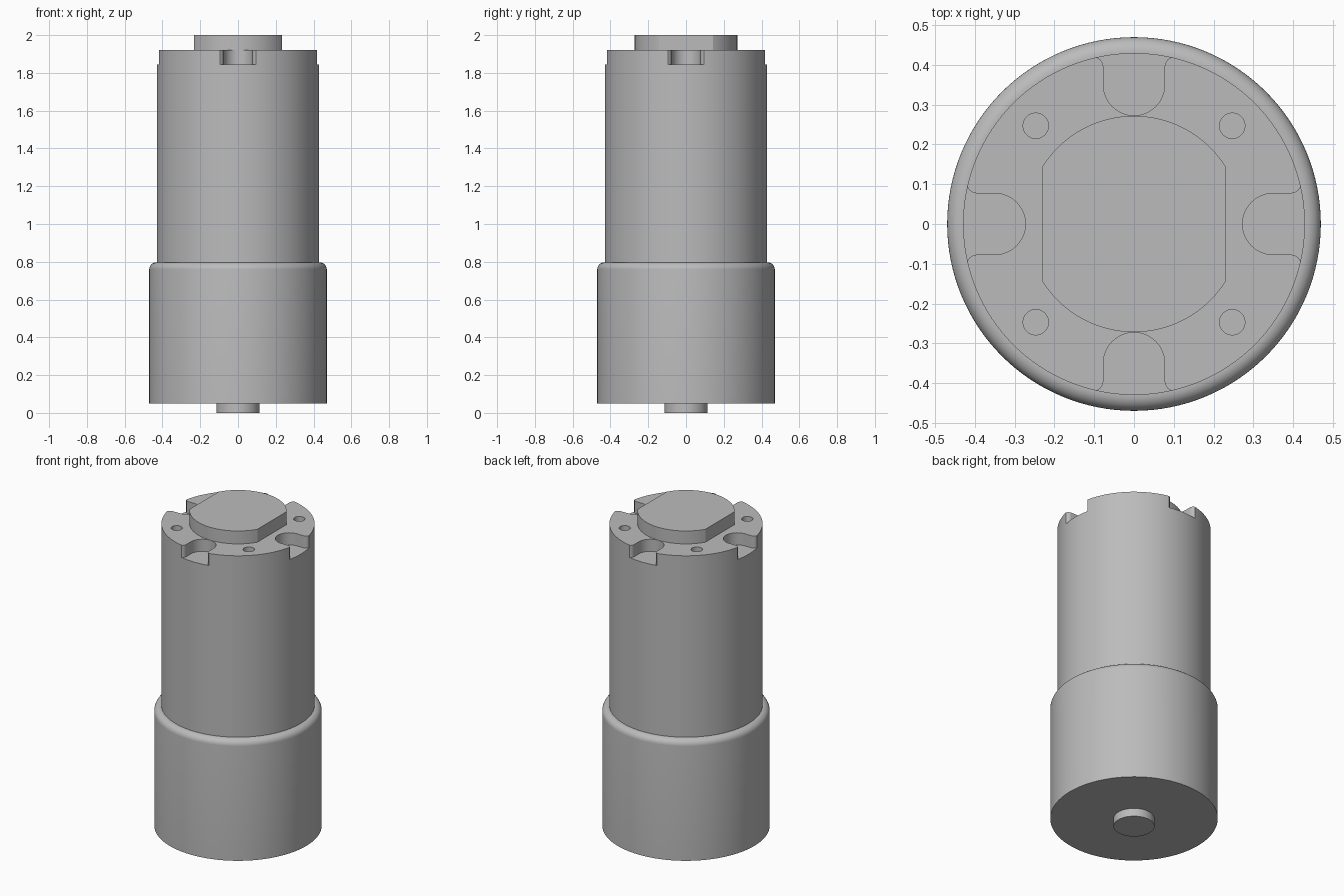
import bpy, bmesh, math
from math import sin, cos, pi, radians

cube = bpy.data.objects.get("Cube")
if cube:
    bpy.data.objects.remove(cube, do_unlink=True)

metal = bpy.data.materials.new("plain grey")
metal.use_nodes = True
GREY = (0.5, 0.5, 0.5, 1)
metal.diffuse_color = GREY
metal.node_tree.nodes["Principled BSDF"].inputs["Base Color"].default_value = GREY


def arc(cx, cy, r, start, end, steps):
    """Points along an arc, angles in degrees."""
    angles = [radians(start + (end - start) * i / steps) for i in range(steps + 1)]
    return [(cx + r * cos(a), cy + r * sin(a)) for a in angles]


def circle(r, cx=0, cy=0, steps=128):
    return arc(cx, cy, r, 0, 360, steps)[:-1]


def prism(name, outline, z0, z1):
    """Extrude a closed outline from z0 to z1."""
    bm = bmesh.new()
    face = bm.faces.new([bm.verts.new((x, y, z0)) for x, y in outline])
    top = bmesh.ops.extrude_face_region(bm, geom=[face])["geom"]
    for v in top:
        if isinstance(v, bmesh.types.BMVert):
            v.co.z = z1
    bmesh.ops.recalc_face_normals(bm, faces=bm.faces)
    mesh = bpy.data.meshes.new(name)
    bm.to_mesh(mesh)
    bm.free()
    obj = bpy.data.objects.new(name, mesh)
    bpy.context.collection.objects.link(obj)
    mesh.materials.append(metal)
    return obj


def activate(obj):
    bpy.ops.object.select_all(action="DESELECT")
    obj.select_set(True)
    bpy.context.view_layer.objects.active = obj


def cut(obj, cutter):
    cutter.hide_render = True
    mod = obj.modifiers.new("cut", "BOOLEAN")
    mod.operation = "DIFFERENCE"
    mod.solver = "EXACT"
    mod.object = cutter
    activate(obj)
    bpy.ops.object.modifier_apply(modifier=mod.name)
    bpy.data.objects.remove(cutter, do_unlink=True)


# Wide lower casing with a rounded shoulder
casing = prism("lower_casing", circle(0.47), 0.05, 0.797)
bm = bmesh.new()
bm.from_mesh(casing.data)
rim = [e for e in bm.edges if all(v.co.z > 0.7 for v in e.verts)]
bmesh.ops.bevel(bm, geom=rim, offset=0.038, segments=8, profile=0.5, affect="EDGES")
bm.to_mesh(casing.data)
bm.free()

# Output shaft stub underneath
shaft = prism("shaft_stub", circle(0.115, steps=64), 0, 0.05)

# Tall upper housing
housing = prism("upper_housing", circle(0.43), 0.797, 1.92)

# Four slots open to the rim, with round inner ends and flared mouths
HALF, FLARE = 0.077, 0.026
right_lip = arc(HALF + FLARE, 0.395, FLARE, 180, 95, 6)
left_lip = [(-x, y) for x, y in reversed(right_lip)]
slot = (arc(0, 0.35, HALF, 180, 360, 24) + right_lip
        + [(0.11, 0.5), (-0.11, 0.5)] + left_lip)
for turn in range(4):
    c, s = round(cos(turn * pi / 2)), round(sin(turn * pi / 2))
    outline = [(x * c - y * s, x * s + y * c) for x, y in slot]
    cut(housing, prism("slot_cutter", outline, 1.845, 2.1))

# Four screw holes
for sx in (-1, 1):
    for sy in (-1, 1):
        hole = circle(0.032, 0.247 * sx, 0.247 * sy, 32)
        cut(housing, prism("hole_cutter", hole, 1.82, 2.1))

# Raised boss with two flat sides
flat = math.degrees(math.acos(0.232 / 0.272))
boss_outline = (arc(0, 0, 0.272, flat, 180 - flat, 40)
                + arc(0, 0, 0.272, 180 + flat, 360 - flat, 40))
boss = prism("flat_sided_boss", boss_outline, 1.92, 2.0)

for part in (casing, shaft, housing, boss):
    activate(part)
    bpy.ops.object.shade_smooth_by_angle(angle=radians(30))
